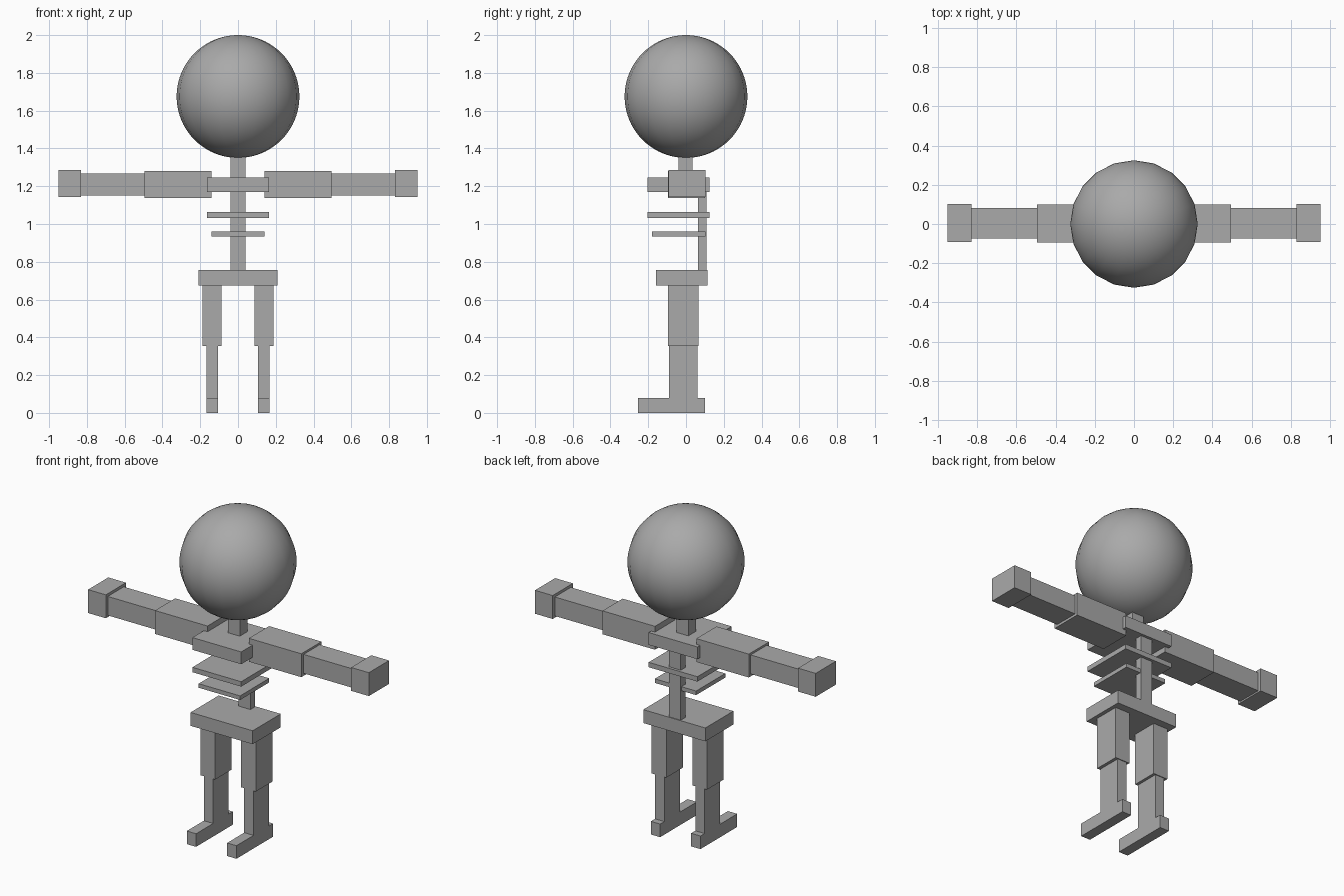
import bpy
from mathutils import Vector

default = bpy.data.objects.get("Cube")
if default:
    bpy.data.objects.remove(default, do_unlink=True)

grey = bpy.data.materials.new("plain_grey")
grey.use_nodes = True
GREY = (0.4, 0.4, 0.4, 1)
grey.diffuse_color = GREY
grey.node_tree.nodes["Principled BSDF"].inputs["Base Color"].default_value = GREY


def box(name, x, y, z):
    """Box spanning the given (low, high) ranges."""
    low, high = Vector((x[0], y[0], z[0])), Vector((x[1], y[1], z[1]))
    bpy.ops.mesh.primitive_cube_add(size=1, location=(low + high) / 2)
    ob = bpy.context.object
    ob.name = name
    ob.scale = high - low
    bpy.ops.object.transform_apply(location=False, rotation=False, scale=True)
    ob.data.materials.append(grey)
    return ob


def pair(name, x, y, z):
    """The same box on the left (+x) and right (-x)."""
    box("left_" + name, x, y, z)
    box("right_" + name, (-x[1], -x[0]), y, z)


# Head
bpy.ops.mesh.primitive_uv_sphere_add(segments=20, ring_count=40, radius=0.325,
                                     location=(0, 0, 1.675))
head = bpy.context.object
head.name = "head"
head.data.materials.append(grey)
bpy.ops.object.shade_smooth()

# Torso
box("neck", (-0.04, 0.04), (-0.04, 0.035), (1.24, 1.37))
box("shoulder_plate", (-0.165, 0.165), (-0.205, 0.125), (1.17, 1.245))
box("upper_rib", (-0.165, 0.165), (-0.205, 0.125), (1.033, 1.063))
box("lower_rib", (-0.14, 0.14), (-0.18, 0.102), (0.935, 0.96))
box("spine", (-0.04, 0.04), (0.063, 0.108), (0.75, 1.18))
box("pelvis", (-0.21, 0.21), (-0.158, 0.113), (0.675, 0.757))

# Arms
pair("upper_arm", (0.14, 0.495), (-0.095, 0.1), (1.137, 1.28))
pair("forearm", (0.495, 0.83), (-0.073, 0.082), (1.152, 1.268))
pair("hand", (0.83, 0.95), (-0.092, 0.103), (1.142, 1.285))

# Legs
pair("thigh", (0.088, 0.187), (-0.095, 0.065), (0.355, 0.675))
pair("shin", (0.105, 0.168), (-0.09, 0.06), (0.08, 0.355))
pair("foot", (0.105, 0.168), (-0.255, 0.1), (0, 0.08))
